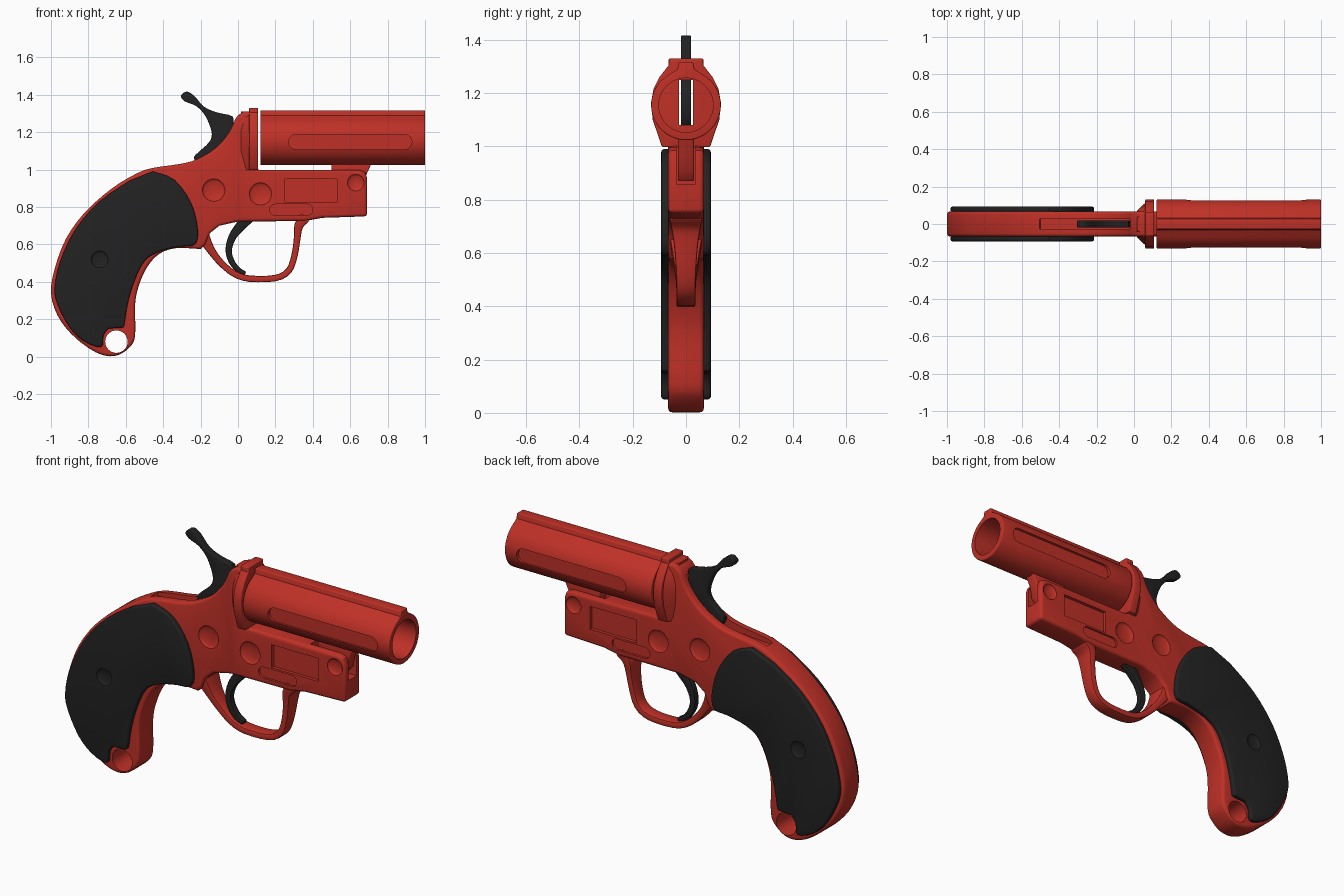
import bpy, bmesh, math
from mathutils import Vector

if "Cube" in bpy.data.objects:
    bpy.data.objects.remove(bpy.data.objects["Cube"])


def material(name, rgb):
    m = bpy.data.materials.new(name)
    m.diffuse_color = (*rgb, 1)
    m.use_nodes = True
    m.node_tree.nodes["Principled BSDF"].inputs["Base Color"].default_value = m.diffuse_color
    return m


RED = material("signal_red", (0.52, 0.03, 0.02))
BLACK = material("matte_black", (0.016, 0.016, 0.016))


def smooth(pts, closed=False, n=3):
    """Catmull-Rom subdivision of a 2D or higher outline."""
    pts = [Vector(p) for p in pts]
    c, out = len(pts), []
    get = (lambda i: pts[i % c]) if closed else (lambda i: pts[max(0, min(c - 1, i))])
    for i in range(c if closed else c - 1):
        a, b, d, e = get(i - 1), get(i), get(i + 1), get(i + 2)
        for k in range(n):
            t = k / n
            out.append(0.5 * (2 * b + (d - a) * t + (2 * a - 5 * b + 4 * d - e) * t * t
                              + (3 * b - a - 3 * d + e) * t ** 3))
    if not closed:
        out.append(pts[-1])
    return [tuple(p) for p in out]


def finish(name, bm, mat):
    bmesh.ops.recalc_face_normals(bm, faces=bm.faces)
    me = bpy.data.meshes.new(name)
    bm.to_mesh(me)
    bm.free()
    me.materials.append(mat)
    ob = bpy.data.objects.new(name, me)
    bpy.context.collection.objects.link(ob)
    return ob


def apply(ob, mod):
    bpy.context.view_layer.objects.active = ob
    bpy.ops.object.modifier_apply(modifier=mod.name)


def bevel(ob, width, segments=3, angle=50):
    m = ob.modifiers.new("bevel", "BEVEL")
    m.width, m.segments, m.angle_limit = width, segments, math.radians(angle)
    m.use_clamp_overlap = False
    apply(ob, m)


def prism(name, pts, axis, a, b, mat=RED, taper=1.0, bev=0):
    """Extrude an outline along y (points are x,z) or x (points are y,z)."""
    bm = bmesh.new()
    rings = []
    for t, s in ((a, 1.0), (b, taper)):
        rings.append([bm.verts.new((p[0], t, p[1]) if axis == "y" else (t, p[0] * s, p[1]))
                      for p in pts])
    c = len(pts)
    for r in rings:
        bm.faces.new(r)
    for i in range(c):
        j = (i + 1) % c
        bm.faces.new((rings[0][i], rings[0][j], rings[1][j], rings[1][i]))
    ob = finish(name, bm, mat)
    if bev:
        bevel(ob, bev)
    return ob


def ribbon(name, path, mat, bev):
    """Sweep a box section along an xz path of (x, z, half thickness, half width)."""
    bm, rings = bmesh.new(), []
    for i, (x, z, t, w) in enumerate(path):
        p, q = path[max(0, i - 1)], path[min(len(path) - 1, i + 1)]
        d = Vector((q[0] - p[0], q[1] - p[1])).normalized()
        nx, nz = -d.y * t, d.x * t
        rings.append([bm.verts.new((x + s * nx, y * w, z + s * nz))
                      for s, y in ((1, 1), (1, -1), (-1, -1), (-1, 1))])
    for r, s in zip(rings, rings[1:]):
        for k in range(4):
            bm.faces.new((r[k], r[(k + 1) % 4], s[(k + 1) % 4], s[k]))
    bm.faces.new(rings[0])
    bm.faces.new(rings[-1])
    ob = finish(name, bm, mat)
    bevel(ob, bev, 2)
    return ob


def cut(target, cutter, keep=False):
    m = target.modifiers.new("cut", "BOOLEAN")
    m.operation, m.object, m.solver = "DIFFERENCE", cutter, "EXACT"
    apply(target, m)
    if not keep:
        bpy.data.objects.remove(cutter)


def circle(cx, cz, r, n=32):
    return [(cx + r * math.cos(2 * math.pi * i / n), cz + r * math.sin(2 * math.pi * i / n))
            for i in range(n)]


def pill(x0, x1, z0, z1, n=8):
    r, zc = (z1 - z0) / 2, (z0 + z1) / 2
    arc = [math.pi * (i / n - 0.5) for i in range(n + 1)]
    return ([(x1 - r + r * math.cos(a), zc + r * math.sin(a)) for a in arc]
            + [(x0 + r - r * math.cos(a), zc - r * math.sin(a)) for a in arc])


def box(x0, x1, z0, z1):
    return [(x0, z0), (x1, z0), (x1, z1), (x0, z1)]


def dimple(target, x, z, r, face, depth, mat=RED):
    """Press a shallow round hollow into both sides."""
    for s in (-1, 1):
        bm = bmesh.new()
        bmesh.ops.create_uvsphere(bm, u_segments=24, v_segments=16, radius=1)
        for v in bm.verts:
            v.co = (x + v.co.x * r, s * face + v.co.y * depth, z + v.co.z * r)
        cut(target, finish("dimple_cutter", bm, mat))


def recess(target, pts, face, depth):
    for s in (-1, 1):
        cut(target, prism("recess_cutter", pts, "y", s * (face - depth), s * (face + 0.1)))


# frame: squared receiver followed by the curved grip and back
receiver = [(0.0, 1.29), (0.03, 1.31), (0.10, 1.31), (0.10, 0.998), (0.65, 0.998), (0.68, 0.985),
            (0.69, 0.955), (0.69, 0.75), (0.45, 0.742), (0.36, 0.725), (0.0, 0.722),
            (-0.10, 0.70), (-0.15, 0.66), (-0.175, 0.60)]
grip = [(-0.20, 0.575), (-0.33, 0.58), (-0.42, 0.55), (-0.485, 0.48), (-0.53, 0.38), (-0.55, 0.28),
        (-0.55, 0.11), (-0.58, 0.05), (-0.64, 0.008), (-0.71, 0.005), (-0.79, 0.04), (-0.89, 0.12),
        (-0.965, 0.22), (-1.0, 0.34), (-0.98, 0.47), (-0.92, 0.63), (-0.82, 0.77), (-0.68, 0.895),
        (-0.55, 0.975), (-0.46, 1.008), (-0.31, 1.03), (-0.22, 1.055), (-0.12, 1.115),
        (-0.05, 1.195), (-0.015, 1.27)]
frame = prism("frame", receiver + smooth(grip), "y", -0.067, 0.067, bev=0.016)
cut(frame, prism("lanyard_cutter", circle(-0.65, 0.08, 0.06), "y", -0.2, 0.2))
cut(frame, prism("hinge_slot_cutter", box(0.46, 0.8, 0.86, 1.1), "y", -0.035, 0.035))
recess(frame, box(0.25, 0.53, 0.825, 0.95), 0.067, 0.018)
recess(frame, pill(0.17, 0.40, 0.755, 0.815), 0.067, 0.012)
for x, z, r in ((-0.13, 0.89, 0.06), (0.12, 0.87, 0.06), (0.63, 0.93, 0.045)):
    dimple(frame, x, z, r, 0.067, 0.015)

# recoil shield with a tapered back
half = [(0.065, 1.33), (0.065, 1.305), (0.1, 1.26), (0.122, 1.215), (0.131, 1.165),
        (0.125, 1.10), (0.09, 0.998)]
section = half + [(-y, z) for y, z in reversed(half)]
shield = prism("recoil_shield", section, "x", 0.06, 0.108, bev=0.005)
shoulder = prism("shield_shoulder", [(y * 0.88, min(z, 1.31)) for y, z in section if z != 1.305],
                 "x", 0.062, 0.015, taper=0.6)

# hammer channel through frame and shield
channel = prism("channel_cutter", [(-0.53, 1.06), (-0.50, 0.98), (-0.25, 1.0), (-0.05, 1.08),
                                   (0.2, 1.08), (0.2, 1.25), (-0.02, 1.25), (-0.1, 1.4),
                                   (-0.4, 1.3)], "y", -0.026, 0.026)
for ob in (frame, shield, shoulder):
    cut(ob, channel, keep=True)
bpy.data.objects.remove(channel)

# barrel: round tube with a raised sighting rib, side flutes and hinge lug
ZC, R = 1.155, 0.131
a0 = math.radians(62)
steps = 44
arc = [math.pi - a0 + (math.pi + 2 * a0) * i / steps for i in range(steps + 1)]
tube = [(R * math.cos(a), ZC + R * math.sin(a)) for a in arc]
tube += [(0.032, 1.29), (0.027, 1.317), (-0.027, 1.317), (-0.032, 1.29)]
barrel = prism("barrel", tube, "x", 0.12, 1.0, bev=0.005)
cut(barrel, prism("bore_cutter", circle(0, ZC, 0.102, 40), "x", 0.0, 1.2))
recess(barrel, pill(0.27, 0.93, 1.108, 1.188), 0.131, 0.019)
prism("hinge_lug", [(0.50, 1.04), (0.50, 0.98), (0.55, 0.87), (0.64, 0.87), (0.675, 0.91),
                    (0.685, 0.97), (0.715, 1.035)], "y", -0.03, 0.03, bev=0.006)

# trigger guard
guard = [(0.36, 0.745, .03, .062), (0.325, 0.70, .024, .055), (0.316, 0.63, .018, .045),
         (0.302, 0.54, .017, .038), (0.272, 0.46, .017, .036), (0.20, 0.42, .017, .036),
         (0.06, 0.417, .017, .036), (-0.02, 0.443, .017, .036), (-0.09, 0.5, .018, .038),
         (-0.145, 0.57, .022, .048), (-0.19, 0.65, .035, .062)]
ribbon("trigger_guard", smooth(guard), RED, 0.008)

# trigger
trigger = [(0.07, 0.76, .035, .018), (0.015, 0.70, .027, .018), (-0.03, 0.64, .021, .018),
           (-0.05, 0.57, .017, .018), (-0.035, 0.51, .016, .018), (0.0, 0.465, .014, .018),
           (0.04, 0.445, .01, .018)]
ribbon("trigger", smooth(trigger), BLACK, 0.006)

# hammer with thumb spur
hammer = [(-.305, 1.395), (-.275, 1.417), (-.235, 1.395), (-.18, 1.335), (-.11, 1.305),
          (-.03, 1.285), (-.025, 1.24), (0.0, 1.19), (-.01, 1.09), (-.1, 1.03), (-.2, 1.01),
          (-.235, 1.06), (-.215, 1.09), (-.155, 1.145), (-.14, 1.19), (-.155, 1.245),
          (-.18, 1.295), (-.225, 1.34), (-.285, 1.365)]
prism("hammer", smooth(hammer, True), "y", -0.019, 0.019, BLACK, bev=0.005)

# grip panels on both sides, notched around the lanyard hole
front_edge = [(-.455, .99), (-.34, .945), (-.25, .82), (-.215, .68), (-.23, .60), (-.31, .588),
              (-.42, .562), (-.50, .51), (-.555, .40), (-.59, .28), (-.61, .155)]
back_edge = [(-.695, .15), (-.72, .11), (-.73, .05), (-.82, .08), (-.90, .155), (-.965, .28),
             (-.98, .37), (-.95, .51), (-.87, .68), (-.74, .83), (-.58, .94)]
outline = smooth(front_edge) + smooth(back_edge)
for s, side in ((-1, "front"), (1, "back")):
    panel = prism("grip_panel_" + side, outline, "y", s * 0.06, s * 0.093, BLACK, bev=0.01)
    dimple(panel, -0.74, 0.52, 0.045, 0.093, 0.012, BLACK)

# smooth shading with crisp edges
bpy.ops.object.select_all(action="SELECT")
bpy.ops.object.shade_smooth_by_angle(angle=math.radians(32))
